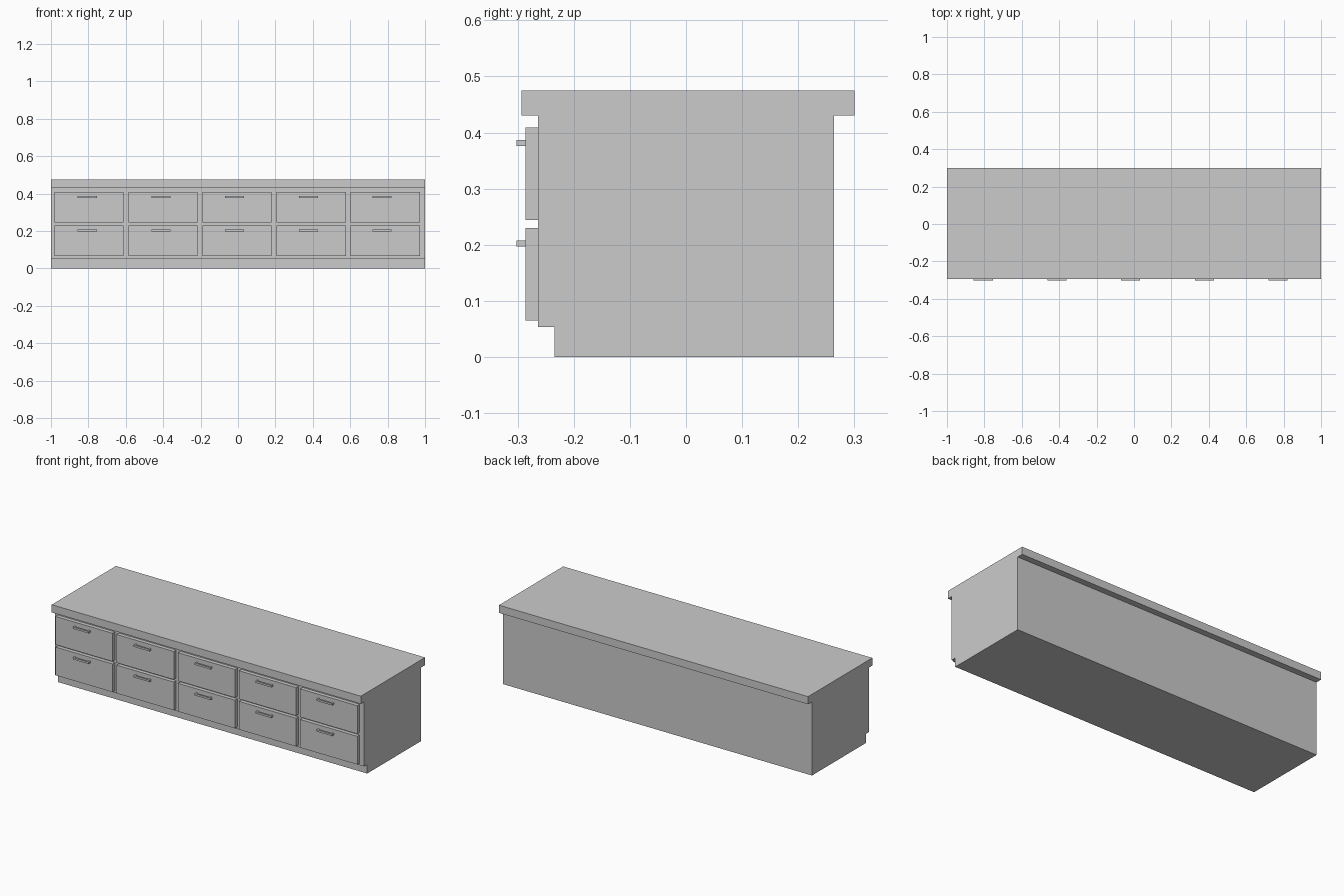
import bpy
import bmesh

if "Cube" in bpy.data.objects:
    bpy.data.objects.remove(bpy.data.objects["Cube"])


def new_object(name, bm):
    bmesh.ops.recalc_face_normals(bm, faces=bm.faces)
    mesh = bpy.data.meshes.new(name)
    bm.to_mesh(mesh)
    bm.free()
    obj = bpy.data.objects.new(name, mesh)
    bpy.context.collection.objects.link(obj)
    return obj


def add_box(bm, x, y, z):
    verts = bmesh.ops.create_cube(bm, size=1)["verts"]
    for v in verts:
        for i, (lo, hi) in enumerate((x, y, z)):
            v.co[i] = lo if v.co[i] < 0 else hi


# Cabinet body: side profile with toe kick and overhanging top, extruded in x
profile = [(-0.234, 0), (0.264, 0), (0.264, 0.43), (0.30, 0.43), (0.30, 0.475),
           (-0.293, 0.475), (-0.293, 0.43), (-0.264, 0.43), (-0.264, 0.053),
           (-0.234, 0.053)]
bm = bmesh.new()
face = bm.faces.new([bm.verts.new((-1, y, z)) for y, z in profile])
side = bmesh.ops.extrude_face_region(bm, geom=[face])["geom"]
for v in side:
    if isinstance(v, bmesh.types.BMVert):
        v.co.x = 1
new_object("cabinet_body", bm)

# Drawer fronts and pull handles: five columns, two rows
for row, z in enumerate((0.065, 0.244)):
    for col in range(5):
        x = -0.98 + 0.3957 * col
        bm = bmesh.new()
        add_box(bm, (x, x + 0.369), (-0.286, -0.263), (z, z + 0.165))
        new_object(f"drawer_front_{row}_{col}", bm)

        # Handle: bar on two short posts
        hx = -0.806 + 0.394 * col
        hz = (z + 0.132, z + 0.143)
        bm = bmesh.new()
        add_box(bm, (hx - 0.051, hx + 0.051), (-0.302, -0.294), hz)
        for px in (hx - 0.051, hx + 0.041):
            add_box(bm, (px, px + 0.01), (-0.294, -0.285), hz)
        new_object(f"drawer_handle_{row}_{col}", bm)
